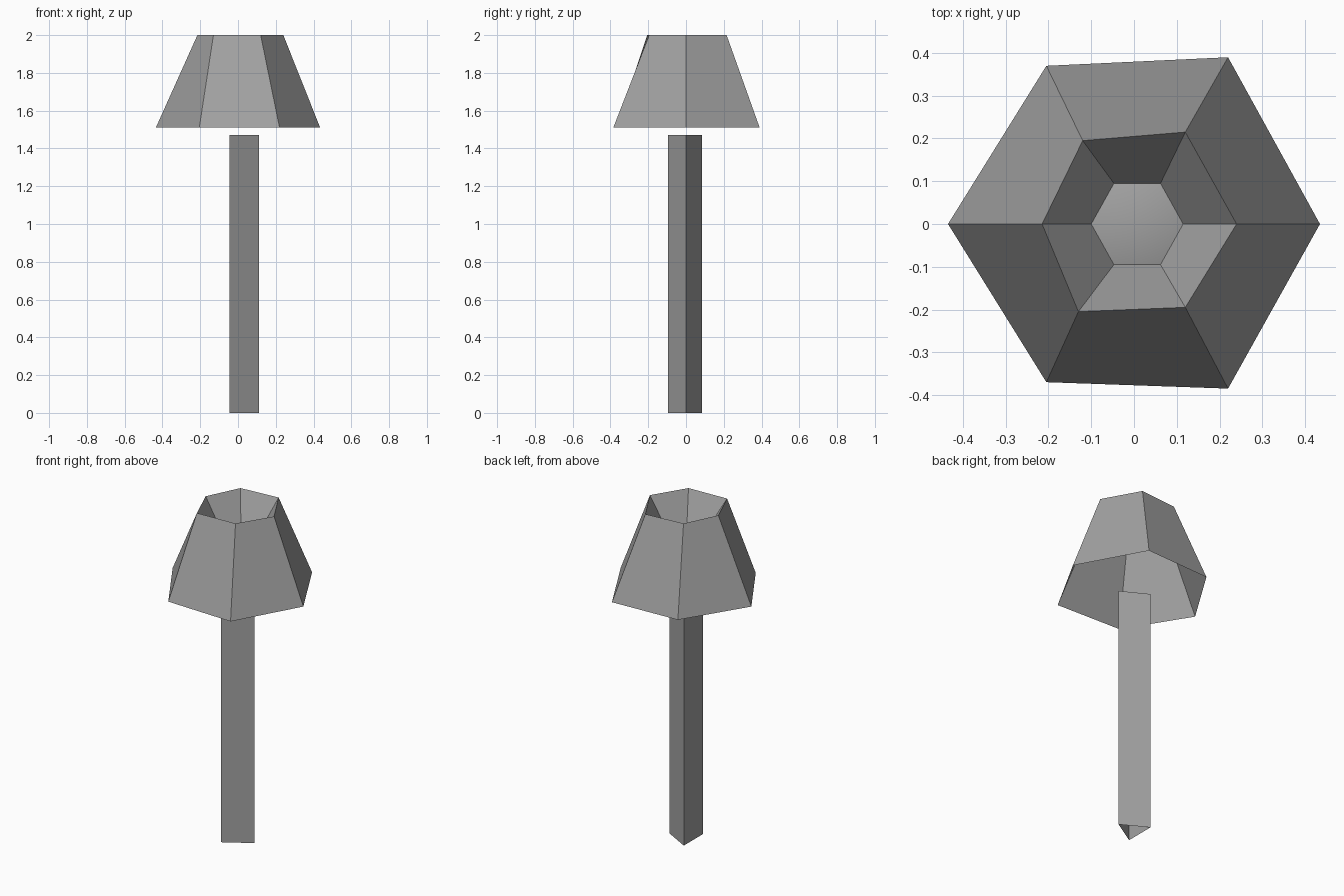
import bpy

cube = bpy.data.objects.get("Cube")
if cube:
    bpy.data.objects.remove(cube, do_unlink=True)

gray = bpy.data.materials.new("plain gray")
gray.use_nodes = True
color = (0.36, 0.36, 0.36, 1)
gray.diffuse_color = color
gray.node_tree.nodes["Principled BSDF"].inputs["Base Color"].default_value = color


def ring(points, z):
    return [(x, y, z) for x, y in points]


def make_part(name, verts, faces, smooth=False):
    mesh = bpy.data.meshes.new(name)
    mesh.from_pydata(verts, [], faces)
    mesh.materials.append(gray)
    for face in mesh.polygons:
        face.use_smooth = smooth
    obj = bpy.data.objects.new(name, mesh)
    bpy.context.collection.objects.link(obj)
    return obj


def loft(name, rings):
    """Open skin through rings of equal size, listed in order."""
    n = len(rings[0])
    faces = []
    for r in range(len(rings) - 1):
        for i in range(n):
            j = (i + 1) % n
            faces.append((r * n + i, r * n + j, (r + 1) * n + j, (r + 1) * n + i))
    return make_part(name, [v for r in rings for v in r], faces)


# Slightly uneven six-sided outlines, counter-clockwise from +x
rim = [(0.435, 0), (0.22, 0.39), (-0.205, 0.37), (-0.435, 0), (-0.205, -0.37), (0.22, -0.385)]
mouth = [(0.24, 0), (0.12, 0.215), (-0.12, 0.195), (-0.215, 0), (-0.13, -0.205), (0.12, -0.195)]
throat = [(0.115, 0), (0.062, 0.095), (-0.047, 0.095), (-0.1, 0), (-0.047, -0.095), (0.062, -0.095)]

# Shade: outer wall folding over into the inner funnel
loft("lamp_shade", [ring(rim, 1.51), ring(mouth, 2.0), ring(throat, 1.8)])

# Rounded cap closing the funnel
cap = ring(throat, 1.8) + [(0.007, 0, 1.83)]
make_part("bulb_cap", cap, [(i, (i + 1) % 6, 6) for i in range(6)], smooth=True)

# Three-sided open tube for the pole
pole = [(0.11, 0), (-0.045, 0.085), (-0.045, -0.095)]
loft("pole", [ring(pole, 0), ring(pole, 1.47)])
